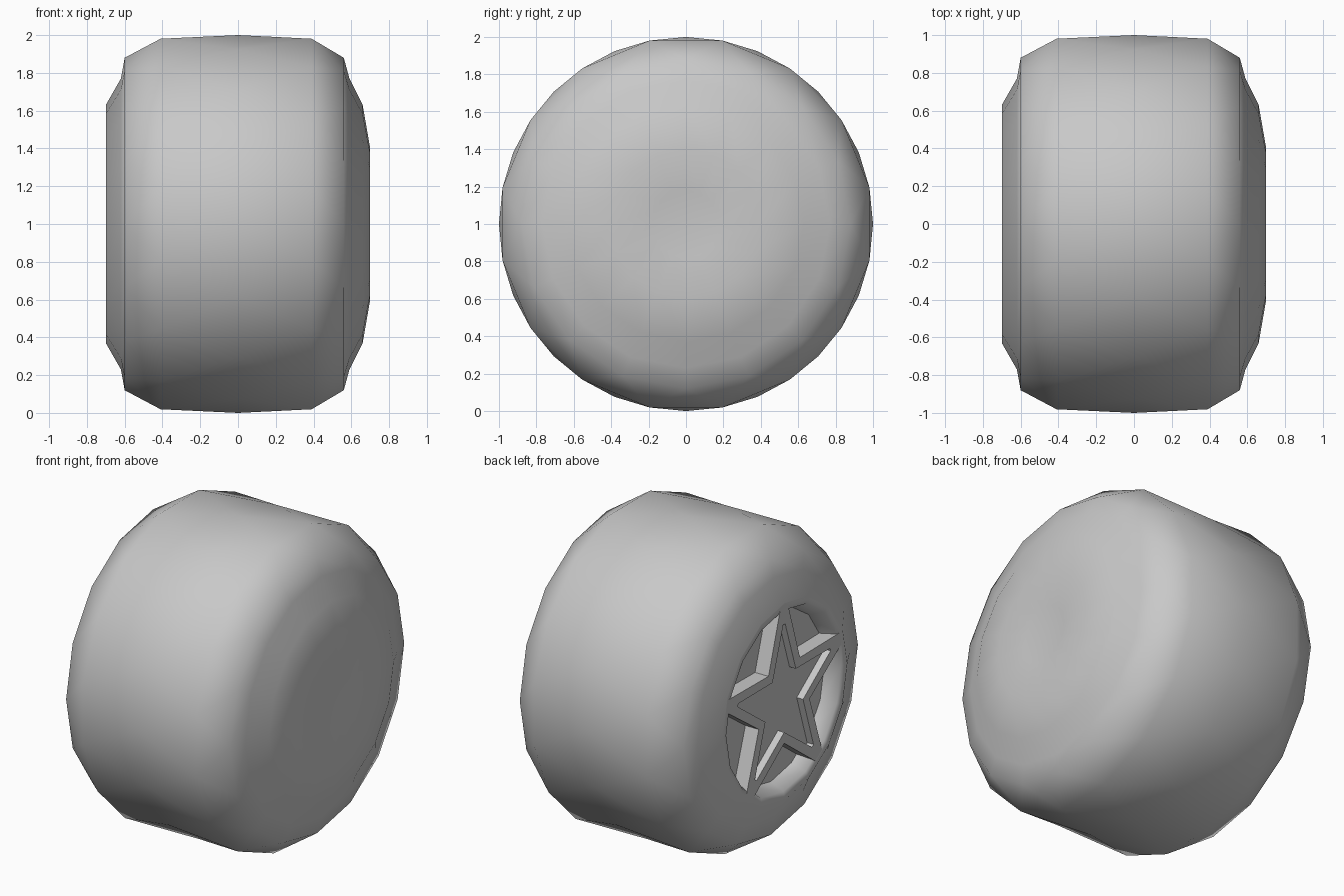
import bpy
import bmesh
from math import sin, cos, pi, radians

if "Cube" in bpy.data.objects:
    bpy.data.objects.remove(bpy.data.objects["Cube"], do_unlink=True)

SIDES = 16

grey = bpy.data.materials.new("plain_grey")
grey.use_nodes = True
grey.diffuse_color = (0.58, 0.58, 0.58, 1)
grey.node_tree.nodes["Principled BSDF"].inputs["Base Color"].default_value = grey.diffuse_color


def finish(bm, name, angle):
    """Turn a bmesh into a shaded object with its axle at z = 1."""
    bmesh.ops.recalc_face_normals(bm, faces=bm.faces[:])
    mesh = bpy.data.meshes.new(name)
    bm.to_mesh(mesh)
    bm.free()
    mesh.materials.append(grey)
    obj = bpy.data.objects.new(name, mesh)
    bpy.context.collection.objects.link(obj)
    obj.location.z = 1
    bpy.ops.object.select_all(action='DESELECT')
    obj.select_set(True)
    bpy.context.view_layer.objects.active = obj
    bpy.ops.object.shade_smooth_by_angle(angle=radians(angle))
    return obj


def add_loop(bm, x, polar):
    """Closed loop of (radius, angle) points around the x axis."""
    return [bm.verts.new((x, r * sin(t), r * cos(t))) for r, t in polar]


def bridge(bm, a, b, shift=0):
    """Quads between aligned loops, triangles when b is half a step ahead or behind."""
    n = len(a)
    for i in range(n):
        j = (i + 1) % n
        if shift == 0:
            bm.faces.new((a[i], a[j], b[j], b[i]))
        elif shift > 0:
            bm.faces.new((a[i], a[j], b[i]))
            bm.faces.new((a[j], b[j], b[i]))
        else:
            bm.faces.new((a[i], b[j], b[i]))
            bm.faces.new((a[i], a[j], b[j]))


# Tyre: (x, radius, half-step twist), from the recessed hub to the dished side
profile = [
    (-0.60, 0.54, 0), (-0.69, 0.58, 0), (-0.70, 0.63, 0), (-0.62, 0.77, 0),
    (-0.60, 0.88, 0), (-0.41, 1.00, 1), (0.00, 1.00, 0), (0.39, 1.00, 1),
    (0.56, 0.88, 0), (0.59, 0.77, 0), (0.66, 0.63, 0), (0.70, 0.40, 0),
    (0.68, 0.18, 0),
]
bm = bmesh.new()
loops = [add_loop(bm, x, [(r, (i + h / 2) * 2 * pi / SIDES) for i in range(SIDES)])
         for x, r, h in profile]
for k in range(len(loops) - 1):
    bridge(bm, loops[k], loops[k + 1], profile[k + 1][2] - profile[k][2])
bm.faces.new(loops[0])
centre = bm.verts.new((0.67, 0, 0))
for i in range(SIDES):
    bm.faces.new((loops[-1][i], loops[-1][(i + 1) % SIDES], centre))
finish(bm, "tyre", 62)


# Star: raised five-arm frame with a shallow star recess
def star(tip, notch, blunt):
    points = []
    for k in range(5):
        t = k * 2 * pi / 5
        points += [(tip, t - blunt), (tip, t + blunt), (notch, t + pi / 5)]
    return points


outer = star(0.61, 0.27, 0.06)
inner = star(0.49, 0.20, 0.02)
bm = bmesh.new()
loops = [add_loop(bm, x, s) for x, s in
         ((-0.59, outer), (-0.695, outer), (-0.695, inner), (-0.65, inner))]
for a, b in zip(loops, loops[1:]):
    bridge(bm, a, b)
bm.faces.new(loops[0])
bm.faces.new(loops[-1])
finish(bm, "hub_star", 20)
